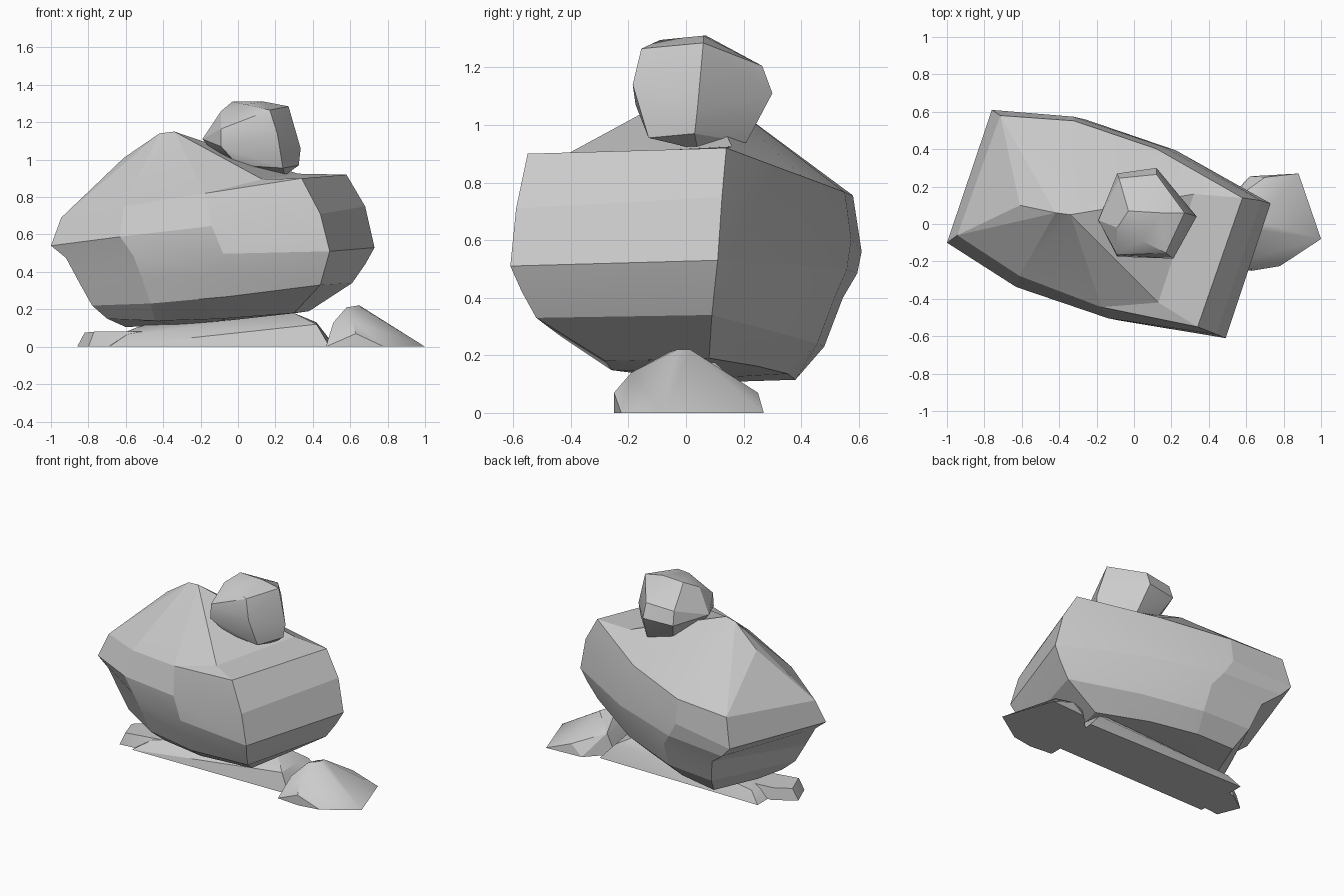
import bpy, bmesh, math
from mathutils import Vector


def finish(name, bm, angle=24):
    bmesh.ops.recalc_face_normals(bm, faces=bm.faces)
    me = bpy.data.meshes.new(name)
    bm.to_mesh(me)
    bm.free()
    ob = bpy.data.objects.new(name, me)
    bpy.context.collection.objects.link(ob)
    bpy.ops.object.select_all(action='DESELECT')
    ob.select_set(True)
    bpy.context.view_layer.objects.active = ob
    bpy.ops.object.shade_smooth_by_angle(angle=math.radians(angle))
    return ob


def hull_rock(name, pts):
    bm = bmesh.new()
    for p in pts:
        bm.verts.new(p)
    res = bmesh.ops.convex_hull(bm, input=bm.verts)
    junk = [g for g in res["geom_interior"] if isinstance(g, bmesh.types.BMVert)]
    bmesh.ops.delete(bm, geom=junk, context='VERTS')
    bmesh.ops.dissolve_limit(bm, angle_limit=math.radians(3), verts=bm.verts, edges=bm.edges)
    return finish(name, bm)


# Large boulder: rails run left to right, from top front under to top back
side = Vector((0.318, 0.948, 0))
rails = [  # left end, right end, sideways bulge, lift of the middle
    ((-0.945, -0.06, 0.69), (0.34, -0.55, 0.90), -0.085, 0.0),
    ((-1.00, -0.10, 0.54), (0.44, -0.59, 0.71), -0.105, 0.0),
    ((-0.92, -0.10, 0.475), (0.49, -0.61, 0.51), -0.105, 0.0),
    ((-0.85, -0.09, 0.345), (0.465, -0.57, 0.42), -0.10, 0.0),
    ((-0.78, -0.08, 0.22), (0.44, -0.52, 0.33), -0.09, -0.02),
    ((-0.70, -0.05, 0.15), (0.30, -0.28, 0.18), -0.07, -0.02),
    ((-0.60, 0.06, 0.105), (0.31, -0.15, 0.18), 0.0, -0.01),
    ((-0.48, 0.38, 0.115), (0.38, 0.08, 0.19), 0.06, 0.0),
    ((-0.53, 0.48, 0.23), (0.61, 0.09, 0.34), 0.09, -0.02),
    ((-0.58, 0.545, 0.40), (0.68, 0.10, 0.44), 0.105, 0.0),
    ((-0.69, 0.595, 0.485), (0.73, 0.11, 0.53), 0.105, 0.0),
    ((-0.76, 0.61, 0.56), (0.68, 0.125, 0.75), 0.105, -0.01),
    ((-0.715, 0.58, 0.755), (0.58, 0.14, 0.92), 0.10, -0.035),
]
bm = bmesh.new()
grid = []
for a, b, bulge, lift in rails:
    a, b = Vector(a), Vector(b)
    push = side * bulge + Vector((0, 0, lift))
    grid.append([bm.verts.new(a.lerp(b, t) + push * k)
                 for t, k in ((0, 0), (0.28, 1), (0.62, 1), (1, 0))])
for r0, r1 in zip(grid, grid[1:]):
    for i in range(3):
        bm.faces.new((r0[i], r0[i + 1], r1[i + 1], r1[i]))
# end caps, joining matching front and back rails
n = len(grid)
for c in (0, 3):
    for i in range(n // 2):
        quad = [grid[j][c] for j in (i, i + 1, n - 2 - i, n - 1 - i)]
        bm.faces.new(list(dict.fromkeys(quad)))
# peaked top and the flat shelf on the right
f, k = grid[0], grid[-1]
peak = bm.verts.new((-0.42, 0.06, 1.14))
peak2 = bm.verts.new((-0.34, 0.05, 1.15))
ridge = bm.verts.new((-0.61, 0.10, 1.01))
q1 = bm.verts.new((0.13, -0.42, 0.895))
q2 = bm.verts.new((0.32, 0.16, 0.925))
for face in ((ridge, f[0], k[0]), (ridge, peak, f[0]), (ridge, k[0], peak),
             (peak, f[0], f[1]), (peak, f[1], peak2), (peak2, f[1], f[2]),
             (peak2, f[2], q1), (q1, f[2], f[3]), (peak2, q1, q2), (q1, f[3], k[3], q2),
             (q2, k[3], k[2]), (peak2, q2, k[2]), (peak2, k[2], k[1]), (peak, peak2, k[1]),
             (peak, k[1], k[0])):
    bm.faces.new(face)
finish("large_boulder", bm, 12)

# Small six-sided stone on top
hull_rock("top_stone", [
    (-0.03, 0.07, 1.31), (0.14, 0.06, 1.31), (0.27, 0.06, 1.285),
    (0.17, -0.155, 1.265), (0.12, 0.265, 1.205), (-0.08, 0.245, 1.19),
    (-0.09, -0.165, 1.165), (-0.09, -0.02, 1.26), (0.04, -0.09, 1.295),
    (0.21, -0.185, 1.14), (0.335, 0.04, 1.06), (0.12, 0.30, 1.11),
    (-0.09, 0.27, 1.10), (-0.19, 0.02, 1.11), (-0.09, -0.175, 1.07),
    (0.24, -0.13, 0.955), (0.325, 0.03, 0.97), (0.15, 0.21, 0.94),
    (-0.02, 0.17, 0.95), (-0.10, 0.0, 1.0), (0.0, -0.12, 0.97), (0.25, 0.04, 0.915)])

# Flat slab under the boulder
hull_rock("base_slab", [
    (-0.69, -0.17, 0), (0.49, -0.15, 0), (0.52, 0.20, 0), (-0.69, 0.205, 0),
    (-0.60, -0.12, 0.06), (0.42, -0.12, 0.12), (-0.55, 0.0, 0.10),
    (-0.48, 0.03, 0.12), (0.30, 0.0, 0.18), (0.30, 0.10, 0.175),
    (0.42, 0.05, 0.13), (-0.62, 0.17, 0.07), (0.42, 0.17, 0.11)])

# Stones at the two ends of the slab
hull_rock("right_stone", [
    (1.0, -0.08, 0), (0.88, 0.27, 0), (0.62, 0.255, 0), (0.47, 0.10, 0),
    (0.47, -0.235, 0), (0.63, -0.25, 0), (0.78, -0.225, 0),
    (0.58, -0.06, 0.21), (0.64, -0.03, 0.22), (0.65, 0.015, 0.22),
    (0.51, -0.15, 0.13), (0.52, 0.12, 0.14), (0.61, -0.19, 0.14),
    (0.63, -0.25, 0.07), (0.70, 0.25, 0.07)])
hull_rock("left_stone", [
    (-0.86, 0.0, 0), (-0.80, -0.15, 0), (-0.73, 0.09, 0), (-0.50, -0.12, 0),
    (-0.50, 0.12, 0), (-0.82, 0.01, 0.075), (-0.77, -0.13, 0.08),
    (-0.72, 0.08, 0.08), (-0.50, -0.08, 0.08), (-0.50, 0.10, 0.08)])
